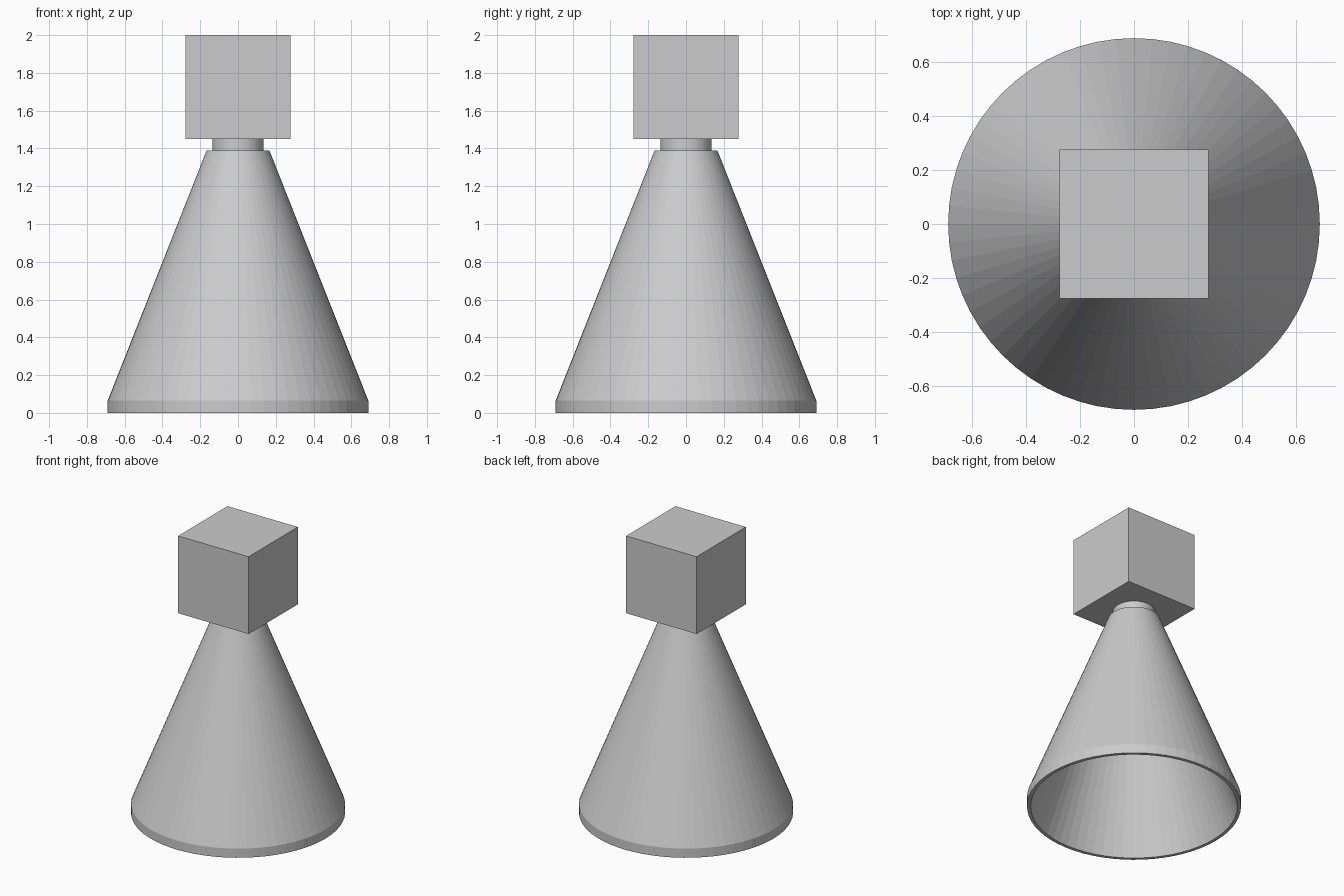
import bpy, bmesh, math

if "Cube" in bpy.data.objects:
    bpy.data.objects.remove(bpy.data.objects["Cube"])

SIDES = 64


def lathe(name, profile):
    """Spin an (r, z) profile around z; points with r = 0 become poles."""
    bm = bmesh.new()
    rings = []
    for r, z in profile:
        if r == 0:
            rings.append([bm.verts.new((0, 0, z))] * SIDES)
        else:
            rings.append([bm.verts.new((r * math.cos(2 * math.pi * i / SIDES),
                                        r * math.sin(2 * math.pi * i / SIDES), z))
                          for i in range(SIDES)])
    for a, b in zip(rings, rings[1:]):
        for i in range(SIDES):
            j = (i + 1) % SIDES
            bm.faces.new(dict.fromkeys((a[i], a[j], b[j], b[i])))
    bmesh.ops.recalc_face_normals(bm, faces=bm.faces)
    mesh = bpy.data.meshes.new(name)
    bm.to_mesh(mesh)
    bm.free()
    obj = bpy.data.objects.new(name, mesh)
    bpy.context.collection.objects.link(obj)
    return obj


# Hollow cone body with a short vertical rim, open underneath
lathe("cone_body", [(0, 1.36), (0.145, 1.36), (0.667, 0), (0.69, 0),
                    (0.69, 0.065), (0.166, 1.39), (0, 1.39)])

# Short round neck between cone and cube
lathe("neck", [(0, 1.39), (0.136, 1.39), (0.136, 1.45), (0, 1.45)])

# Cube on top
bpy.ops.mesh.primitive_cube_add(size=1, location=(0, 0, 1.725))
cube = bpy.context.object
cube.name = "top_cube"
cube.scale = (0.554, 0.554, 0.55)
